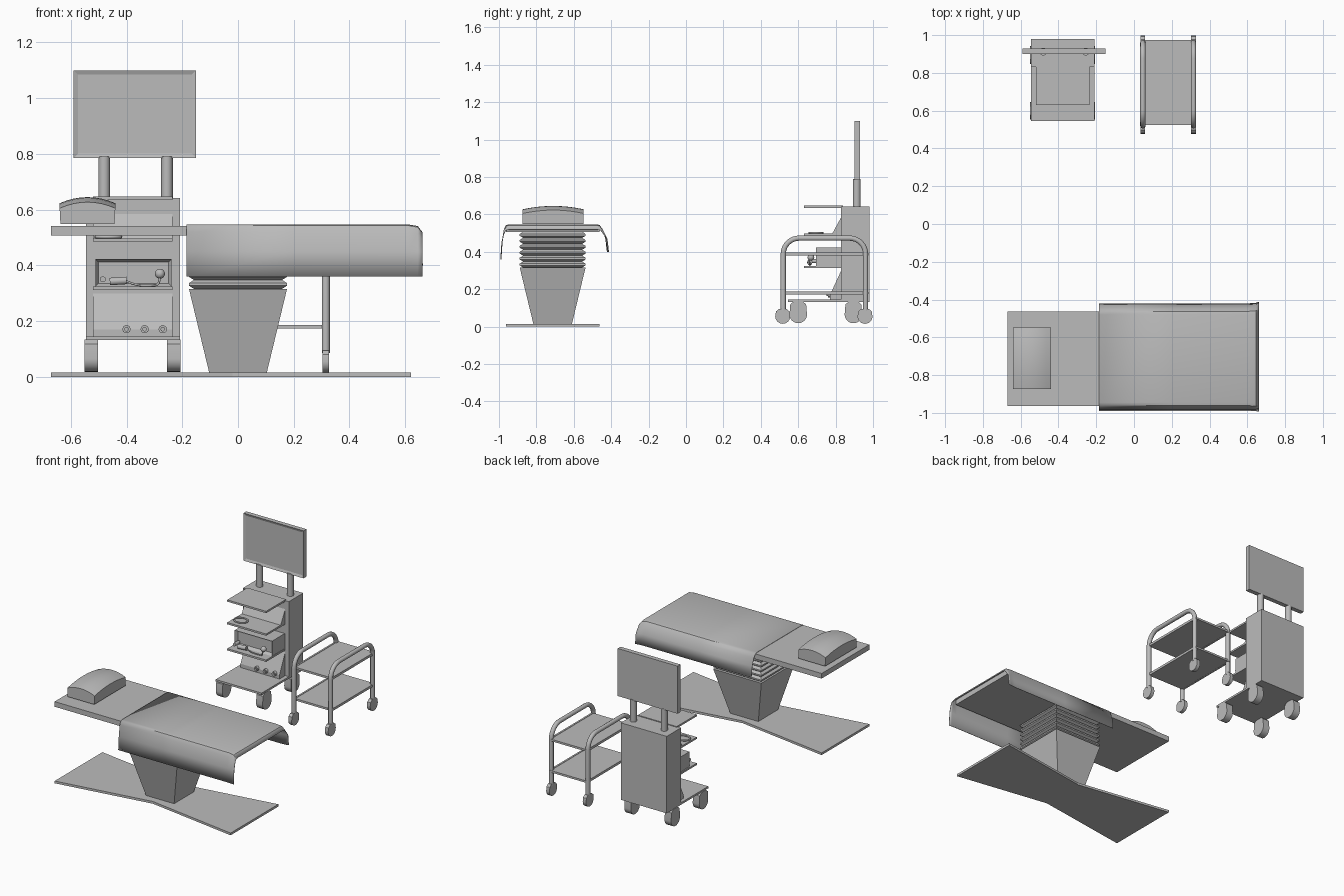
import bpy, bmesh, math
from mathutils import Vector

if "Cube" in bpy.data.objects:
    bpy.data.objects.remove(bpy.data.objects["Cube"])

grey = bpy.data.materials.new("light_grey")
grey.use_nodes = True
grey.diffuse_color = (0.5, 0.5, 0.5, 1)
grey.node_tree.nodes["Principled BSDF"].inputs["Base Color"].default_value = (0.5, 0.5, 0.5, 1)


def finish(name, bm, smooth=False):
    bmesh.ops.recalc_face_normals(bm, faces=bm.faces)
    mesh = bpy.data.meshes.new(name)
    bm.to_mesh(mesh)
    bm.free()
    ob = bpy.data.objects.new(name, mesh)
    bpy.context.collection.objects.link(ob)
    mesh.materials.append(grey)
    if smooth:
        bpy.ops.object.select_all(action='DESELECT')
        ob.select_set(True)
        bpy.context.view_layer.objects.active = ob
        bpy.ops.object.shade_smooth_by_angle(angle=math.radians(35))
    return ob


def loft(name, rings, capped=True, closed=True, smooth=False):
    """Skin a list of equal-length point rings."""
    bm = bmesh.new()
    rows = [[bm.verts.new(p) for p in ring] for ring in rings]
    n = len(rows[0])
    for a, b in zip(rows, rows[1:]):
        for i in range(n if closed else n - 1):
            j = (i + 1) % n
            bm.faces.new((a[i], a[j], b[j], b[i]))
    if capped:
        bm.faces.new(rows[0])
        bm.faces.new(rows[-1])
    return finish(name, bm, smooth)


def box(name, x, y, z, inset=0, depth=0):
    """Box from ranges; optionally with a recessed front panel."""
    bm = bmesh.new()
    bmesh.ops.create_cube(bm, size=1)
    for v in bm.verts:
        v.co = [r[0] + (c + 0.5) * (r[1] - r[0]) for c, r in zip(v.co, (x, y, z))]
    if inset:
        bm.normal_update()
        front = [f for f in bm.faces if f.normal.y < -0.9]
        bmesh.ops.inset_region(bm, faces=front, thickness=inset)
        bmesh.ops.translate(bm, verts=front[0].verts, vec=(0, depth, 0))
    return finish(name, bm)


def side_profile(name, x, pts, smooth=False):
    """Extrude a (y, z) outline across an x range."""
    return loft(name, [[(xx, y, z) for y, z in pts] for xx in x], smooth=smooth)


def rect(cx, cy, hx, hy, z):
    return [(cx - hx, cy - hy, z), (cx + hx, cy - hy, z), (cx + hx, cy + hy, z), (cx - hx, cy + hy, z)]


def tube(name, pts, r, bezier=False):
    cu = bpy.data.curves.new(name, 'CURVE')
    cu.dimensions = '3D'
    cu.bevel_depth, cu.bevel_resolution, cu.use_fill_caps = r, 3, True
    sp = cu.splines.new('NURBS' if bezier else 'POLY')
    sp.points.add(len(pts) - 1)
    for p, co in zip(sp.points, pts):
        p.co = (*co, 1)
    if bezier:
        sp.use_endpoint_u, sp.order_u = True, 3
    ob = bpy.data.objects.new(name, cu)
    bpy.context.collection.objects.link(ob)
    cu.materials.append(grey)
    return ob


def caster(name, x, width, y, r, z0, z1):
    """Wheel in a hood: flat top, round underside."""
    arc = [(y + r * math.cos(a), z0 + r + r * math.sin(a))
           for a in [math.pi + math.pi * i / 12 for i in range(13)]]
    pts = arc + [(y + r * 0.9, z1 - r * 0.35), (y + r * 0.5, z1), (y - r * 0.5, z1), (y - r * 0.9, z1 - r * 0.35)]
    side_profile(name, (x - width / 2, x + width / 2), pts, True)


# ---- Treatment table ----
CY = -0.713
outline = [(-0.67, -0.25), (-0.02, -0.15), (0.62, -0.25), (0.62, 0.25), (-0.02, 0.15), (-0.67, 0.25)]
loft("table_base_plate", [[(x, CY + y, z) for x, y in outline] for z in (0, 0.015)])
loft("table_column", [rect(0, CY, 0.103, 0.103, 0.014), rect(0, CY, 0.176, 0.176, 0.316)])
PLEATS = 6
step = 0.19 / PLEATS
loft("bellows", [rect(0, CY, h, h, 0.316 + step * (i + t))
                 for i in range(PLEATS) for t, h in ((0, 0.158), (0.35, 0.176), (0.65, 0.176))]
     + [rect(0, CY, 0.158, 0.158, 0.508)])
box("table_top", (-0.67, 0.63), (-0.963, -0.463), (0.507, 0.541))

# Sheet draped over both long sides, with a short lip at the foot
section = [(-0.99, 0.36), (-0.984, 0.45), (-0.974, 0.52), (-0.962, 0.543), (-0.945, 0.547),
           (-0.48, 0.547), (-0.462, 0.543), (-0.445, 0.52), (-0.428, 0.47), (-0.42, 0.40)]
stations = [(-0.185, 0, 0), (0.2, 0, 0), (0.61, 0, 0), (0.645, 0.003, 0.006), (0.662, 0.008, 0.028)]
sheet = loft("draped_sheet", [[(x, y + (flare if y > CY else -flare / 3), z - (drop if z > 0.5 else 0))
                               for y, z in section] for x, flare, drop in stations],
             capped=False, closed=False, smooth=True)
sheet.modifiers.new("thickness", 'SOLIDIFY').thickness = 0.003

# Pillow: domed grid pulled down to a flat base
bm = bmesh.new()
bmesh.ops.create_grid(bm, x_segments=8, y_segments=8, size=1)
rim = [e for e in bm.edges if e.is_boundary]
for v in bm.verts:
    u, w = v.co.x, v.co.y
    v.co = (-0.54 + 0.1 * u, -0.71 + 0.163 * w, 0.645 - 0.022 * u * u - 0.018 * w * w)
low = bmesh.ops.extrude_edge_only(bm, edges=rim)["geom"]
for v in [g for g in low if isinstance(g, bmesh.types.BMVert)]:
    v.co.z = 0.548
    v.co.x = -0.54 + (v.co.x + 0.54) * 0.97
bmesh.ops.holes_fill(bm, edges=[e for e in bm.edges if e.is_boundary])
finish("pillow", bm, True)

# ---- Equipment tower ----
TX = (-0.545, -0.208)
SX = (-0.52, -0.235)
box("tower_cabinet", TX, (0.83, 0.98), (0.14, 0.642))
box("tower_base_shelf", TX, (0.545, 0.98), (0.132, 0.145))
for i, z in enumerate((0.312, 0.485, 0.635)):
    box(f"tower_shelf_{i + 1}", SX, (0.63, 0.84), (z, z + 0.012))
side_profile("lower_unit", SX, [(0.84, 0.145), (0.77, 0.145), (0.77, 0.17), (0.83, 0.3), (0.84, 0.3)])
side_profile("upper_unit", SX, [(0.84, 0.49), (0.778, 0.49), (0.83, 0.585), (0.84, 0.585)])
box("middle_unit", (-0.512, -0.238), (0.695, 0.84), (0.324, 0.423), 0.016, 0.02)

# Knobs on the lower unit
for i, x in enumerate((-0.4, -0.335, -0.27)):
    tube(f"knob_{i + 1}", [(x, 0.79, 0.171), (x, 0.758, 0.171)], 0.015)
    tube(f"knob_cap_{i + 1}", [(x, 0.76, 0.171), (x, 0.752, 0.171)], 0.008)

# Probe with its cable, and a coil on the shelf above
tube("probe_handle", [(-0.46, 0.662, 0.342), (-0.40, 0.662, 0.346)], 0.014)
tube("probe_socket", [(-0.485, 0.70, 0.35), (-0.485, 0.655, 0.35)], 0.011)
tube("probe_cable", [(-0.41, 0.662, 0.348), (-0.37, 0.662, 0.328), (-0.31, 0.662, 0.328),
                     (-0.28, 0.66, 0.33), (-0.28, 0.66, 0.37)], 0.004, True)
bm = bmesh.new()
bmesh.ops.create_uvsphere(bm, u_segments=16, v_segments=10, radius=0.018)
bmesh.ops.translate(bm, verts=bm.verts, vec=(-0.28, 0.668, 0.37))
finish("probe_head", bm, True)
coil = tube("cable_coil", [(-0.465 + 0.045 * math.cos(a), 0.695 + 0.035 * math.sin(a), 0.502)
                           for a in [math.tau * i / 20 for i in range(20)]], 0.005)
coil.data.splines[0].use_cyclic_u = True

# Monitor on two posts
for side, x in (("right", -0.48), ("left", -0.255)):
    tube(f"monitor_post_{side}", [(x, 0.913, 0.63), (x, 0.913, 0.79)], 0.021)
box("monitor", (-0.59, -0.15), (0.9, 0.93), (0.785, 1.1), 0.022, 0.006)

for side, x in (("right", -0.526), ("left", -0.231)):
    for end, y in (("front", 0.6), ("rear", 0.895)):
        caster(f"tower_caster_{end}_{side}", x, 0.048, y, 0.047, 0.018, 0.135)

# ---- Trolley ----
TY0, TY1, TOP, R = 0.52, 0.96, 0.473, 0.085


def bend(cy, start):
    return [(cy + R * math.cos(a), TOP - R + R * math.sin(a))
            for a in [start - math.pi / 2 * i / 8 for i in range(9)]]


arch = [(TY0, 0.085)] + bend(TY0 + R, math.pi) + bend(TY1 - R, math.pi / 2) + [(TY1, 0.085)]
for side, x in (("right", 0.047), ("left", 0.315)):
    tube(f"trolley_frame_{side}", [(x, y, z) for y, z in arch], 0.0145)
    for end, y in (("front", 0.517), ("rear", 0.957)):
        caster(f"trolley_caster_{end}_{side}", x, 0.024, y, 0.04, 0.015, 0.095)
    for level, z in (("lower", 0.18), ("upper", 0.388)):
        box(f"trolley_{level}_rail_{side}", (x - 0.006, x + 0.006), (TY0, TY1), (z - 0.008, z + 0.008))
for level, z in (("lower", 0.18), ("upper", 0.388)):
    box(f"trolley_{level}_shelf", (0.047, 0.315), (0.525, 0.975), (z - 0.007, z + 0.006))
